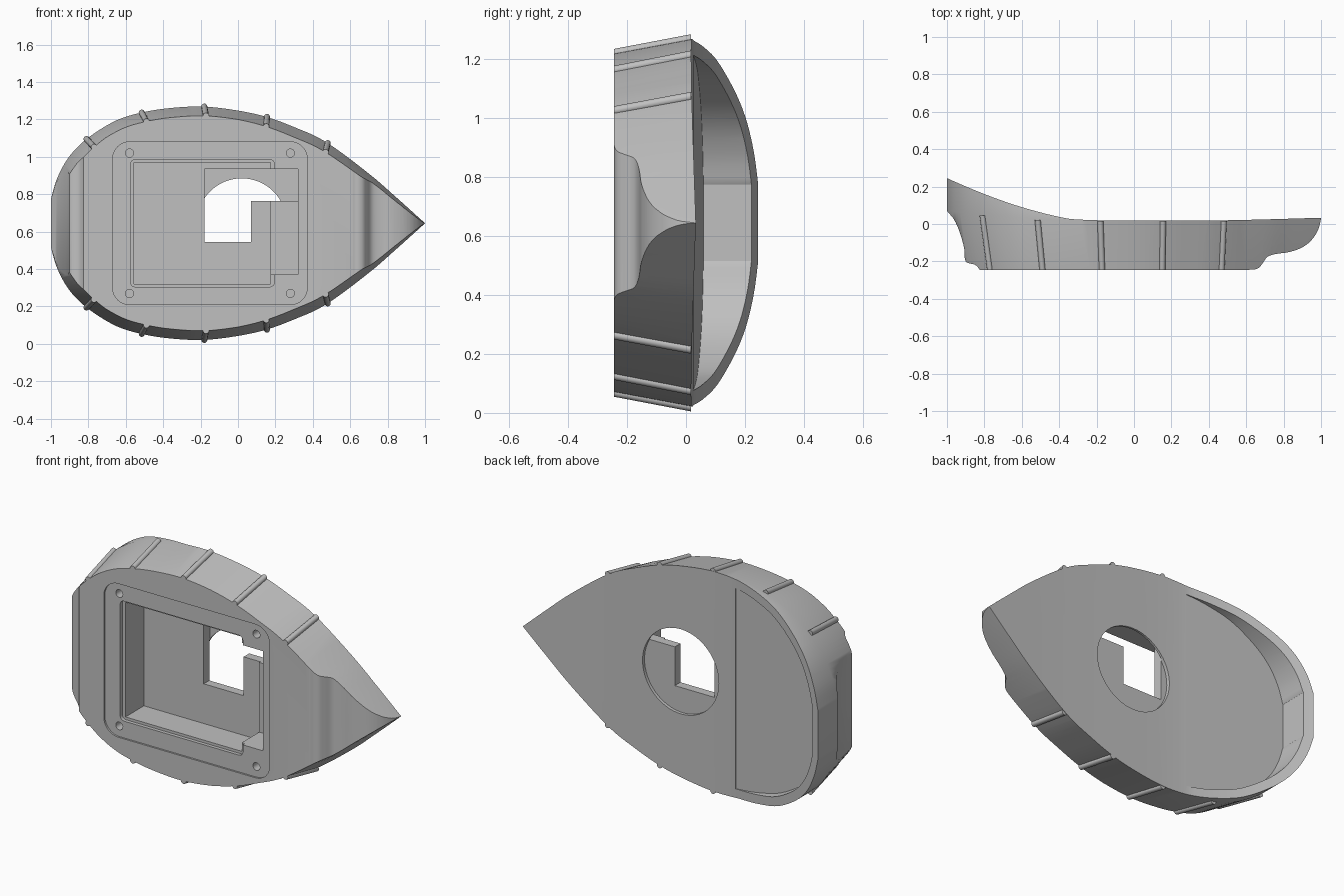
import bpy, math
from mathutils import Vector

if "Cube" in bpy.data.objects:
    bpy.data.objects.remove(bpy.data.objects["Cube"])

CZ = 0.645      # height of the hull's long axis
FRONT = -0.245  # flat mounting face

grey = bpy.data.materials.new("plain grey")
grey.diffuse_color = (0.53, 0.53, 0.53, 1)
grey.use_nodes = True
grey.node_tree.nodes["Principled BSDF"].inputs["Base Color"].default_value = grey.diffuse_color


def make(name, verts, faces):
    me = bpy.data.meshes.new(name)
    me.from_pydata(verts, [], faces)
    me.materials.append(grey)
    ob = bpy.data.objects.new(name, me)
    bpy.context.collection.objects.link(ob)
    bpy.context.view_layer.objects.active = ob
    bpy.ops.object.select_all(action='DESELECT')
    ob.select_set(True)
    bpy.ops.object.mode_set(mode='EDIT')
    bpy.ops.mesh.select_all(action='SELECT')
    bpy.ops.mesh.normals_make_consistent(inside=False)
    bpy.ops.object.mode_set(mode='OBJECT')
    return ob


def loft(name, rings):
    n = len(rings[0])
    verts = [p for r in rings for p in r]
    faces = [list(range(n)), list(range(n * (len(rings) - 1), n * len(rings)))]
    for k in range(len(rings) - 1):
        for i in range(n):
            j = (i + 1) % n
            faces.append((k * n + i, k * n + j, (k + 1) * n + j, (k + 1) * n + i))
    return make(name, verts, faces)


def prism_y(name, pts, y0, y1):
    return loft(name, [[(x, y, z) for x, z in pts] for y in (y0, y1)])


def prism_z(name, pts):
    return loft(name, [[(x, y, z) for x, y in pts] for z in (-0.3, 1.6)])


def boolean(ob, cutter, op='DIFFERENCE'):
    bpy.context.view_layer.objects.active = ob
    m = ob.modifiers.new("cut", 'BOOLEAN')
    m.operation, m.object, m.solver = op, cutter, 'EXACT'
    bpy.ops.object.modifier_apply(modifier=m.name)
    bpy.data.objects.remove(cutter)


def smooth(pts, steps):
    # Catmull-Rom through the points
    out = []
    for i in range(len(pts) - 1):
        p = [Vector(pts[max(0, min(len(pts) - 1, i + k))]) for k in (-1, 0, 1, 2)]
        for s in range(steps):
            t = s / steps
            out.append(0.5 * (2 * p[1] + (p[2] - p[0]) * t
                              + (2 * p[0] - 5 * p[1] + 4 * p[2] - p[3]) * t * t
                              + (3 * p[1] - p[0] - 3 * p[2] + p[3]) * t ** 3))
    return out + [Vector(pts[-1])]


def rounded(x0, x1, z0, z1, r, n=8):
    out = []
    for k, (cx, cz) in enumerate([(x1 - r, z1 - r), (x0 + r, z1 - r),
                                  (x0 + r, z0 + r), (x1 - r, z0 + r)]):
        for i in range(n + 1):
            a = math.pi / 2 * (k + i / n)
            out.append((cx + r * math.cos(a), cz + r * math.sin(a)))
    return out


def rect(x0, x1, z0, z1):
    return [(x0, z0), (x1, z0), (x1, z1), (x0, z1)]


def circle(x, z, r, n):
    return [(x + r * math.cos(2 * math.pi * i / n), z + r * math.sin(2 * math.pi * i / n))
            for i in range(n)]


def sheer(x):
    return 0.022 + 0.048 * max(0, (-0.4 - x) / 0.6) ** 1.3


def front_point(x, h):
    # the hull tapers towards the mounting face, most at both ends
    f = 0.92 - 0.07 * max(0, x) - 0.25 * max(0, -x - 0.75)
    return (x * (0.95 if x < 0 else 0.975), FRONT, CZ + f * h)


# Leaf-shaped outline: (x, half height)
half = smooth([(-1, .13), (-.965, .245), (-.9, .36), (-.8, .458), (-.65, .55), (-.5, .595),
               (-.35, .617), (-.18, .624), (0, .603), (.15, .57), (.3, .515), (.47, .435),
               (.7, .265), (.85, .135), (1, 0)], 5)
outline = [(p.x, p.y) for p in half] + [(p.x, -p.y) for p in reversed(half[:-1])]

# Hull body
hull = loft("hull", [[front_point(x, h) for x, h in outline],
                     [(x, sheer(x), CZ + h) for x, h in outline],
                     [(x, 0.4, CZ + h) for x, h in outline]])

# Side profile: rim curve, bow curve, stern curve
rim = smooth([(-1.05, .272), (-1, .245), (-.8, .16), (-.6, .09), (-.4, .038), (-.28, .023),
              (0, .018), (.5, .02), (1.02, .034)], 5)
bow = smooth([(1.0, .028), (.985, -.03), (.95, -.085), (.9, -.125), (.83, -.15), (.76, -.16),
              (.715, -.175), (.69, -.207), (.67, -.232), (.645, -.243), (.61, -.248),
              (.58, -.29)], 4)
stern = smooth([(-.8, -.29), (-.825, -.245), (-.85, -.218), (-.9, -.2), (-.908, -.13),
                (-.93, -.05), (-.96, .02), (-1, .07), (-1.05, .13)], 4)
boolean(hull, prism_z("profile", [tuple(p) for p in rim + bow + stern]), 'INTERSECT')

# Sunken deck behind the raised stern rim
inner = []
for i, (x, h) in enumerate(outline):
    if x < -0.2:
        a, b = outline[i - 1], outline[(i + 1) % len(outline)]
        t = Vector((b[0] - a[0], b[1] - a[1])).normalized()
        inner.append((x + 0.05 * t.y, CZ + h - 0.05 * t.x))
well = prism_y("well", inner, -0.1, 0.35)
boolean(well, prism_z("deck_slope", [(-1.1, .068), (-.33, .0225), (-.33, .5), (-1.1, .5)]),
        'INTERSECT')
boolean(hull, well)

# Front recesses, main pocket, side compartment, window and round opening
boolean(hull, prism_y("frame_recess", rounded(-.67, .37, .21, 1.08, .09), -.3, -.235))
boolean(hull, prism_y("lip", rounded(-.575, .195, .305, .985, .025, 4), -.3, -.215))
boolean(hull, prism_y("pocket", rect(-.555, .175, .32, .97), -.3, -.05))
boolean(hull, prism_y("compartment", rect(.17, .32, .37, .77), -.3, -.06))
boolean(hull, prism_y("window", [(-.18, .545), (.07, .545), (.07, .765), (.321, .765),
                                 (.321, .935), (-.18, .935)], -.3, .006))
boolean(hull, prism_y("round_opening", circle(.02, .645, .24, 64), 0, .2))
for x in (-.58, .28):
    for z in (.27, 1.02):
        boolean(hull, prism_y("screw_hole", circle(x, z, .022, 20), -.3, -.16))

# Ribs along both sides
parts = [hull]
for rx in (-.81, -.515, -.18, .155, .48):
    p = min(half, key=lambda q: abs(q.x - rx))
    i = half.index(p)
    q, o = (half[i + 1], p) if rx > p.x else (p, half[i - 1])
    h = o.y + (q.y - o.y) * (rx - o.x) / (q.x - o.x)
    for s in (1, -1):
        a, b = front_point(rx, s * h), (rx, sheer(rx) - 0.005, CZ + s * h)
        parts.append(loft("rib", [[(x, c[1], z) for x, z in circle(c[0], c[2], .016, 16)]
                                  for c in (a, b)]))

# Smooth shading with crisp edges
bpy.ops.object.select_all(action='DESELECT')
for ob in parts:
    ob.select_set(True)
bpy.context.view_layer.objects.active = hull
bpy.ops.object.shade_smooth_by_angle(angle=math.radians(30))
